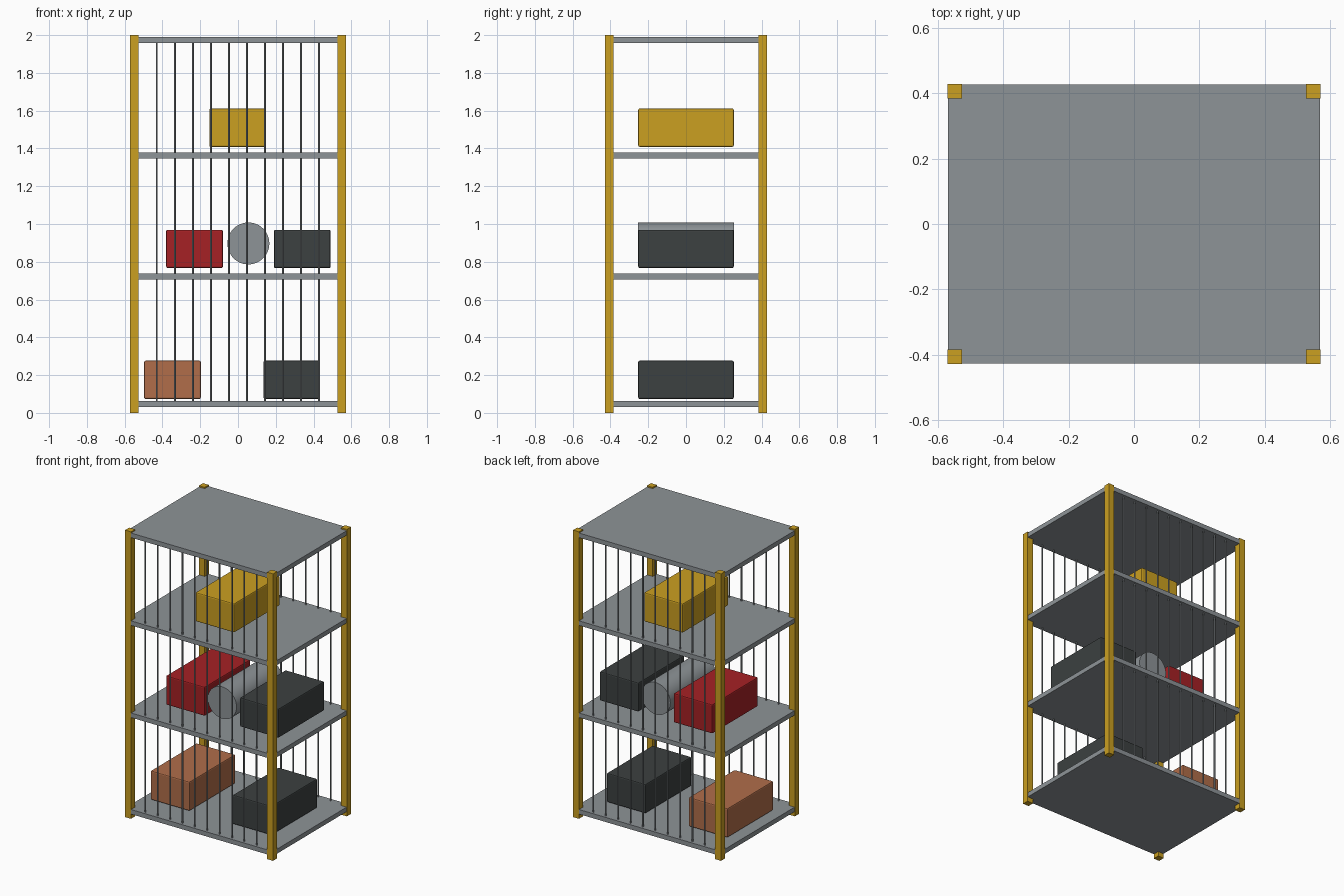
import bpy
import math

cube = bpy.data.objects.get("Cube")
if cube:
    bpy.data.objects.remove(cube, do_unlink=True)


def material(name, r, g, b):
    m = bpy.data.materials.new(name)
    m.use_nodes = True
    m.diffuse_color = (r, g, b, 1)
    m.node_tree.nodes["Principled BSDF"].inputs["Base Color"].default_value = (r, g, b, 1)
    return m


yellow = material("yellow paint", 0.60, 0.35, 0.015)
steel = material("steel grey", 0.27, 0.295, 0.31)
charcoal = material("charcoal", 0.045, 0.052, 0.052)
red = material("red", 0.38, 0.015, 0.018)
copper = material("copper", 0.44, 0.155, 0.068)


def box(name, centre, size, mat, bevel=0):
    bpy.ops.mesh.primitive_cube_add(size=1, location=centre)
    ob = bpy.context.object
    ob.name = name
    ob.scale = size
    bpy.ops.object.transform_apply(location=False, rotation=False, scale=True)
    ob.data.materials.append(mat)
    if bevel:
        mod = ob.modifiers.new("Bevel", 'BEVEL')
        mod.width = bevel
        mod.segments = 2
    return ob


def rod(name, centre, radius, length, mat, sides, tilt=0):
    bpy.ops.mesh.primitive_cylinder_add(vertices=sides, radius=radius, depth=length,
                                        location=centre, rotation=(tilt, 0, 0))
    ob = bpy.context.object
    ob.name = name
    ob.data.materials.append(mat)
    bpy.ops.object.shade_smooth_by_angle()
    return ob


# Corner posts, just proud of the shelves
for sx, side in ((-1, "right"), (1, "left")):
    for sy, end in ((-1, "front"), (1, "back")):
        box(f"{end}_{side}_post", (sx * 0.548, sy * 0.406, 1), (0.045, 0.045, 2), yellow)

# Shelves
for i, z in enumerate((0.048, 0.721, 1.363, 1.975)):
    box(f"shelf_{i + 1}", (0, 0, z), (1.138, 0.854, 0.032), steel)

# Upright bars along the front and back
for sy, end in ((-1, "front"), (1, "back")):
    for i in range(10):
        rod(f"{end}_bar_{i + 1}", (-0.43 + i * 0.0955, sy * 0.406, 1.01),
            0.005, 1.91, steel, 8)

# Stored boxes
for name, x, z, mat in (
        ("copper_box", -0.347, 0.175, copper),
        ("lower_dark_box", 0.285, 0.175, charcoal),
        ("red_box", -0.23, 0.868, red),
        ("upper_dark_box", 0.34, 0.868, charcoal),
        ("yellow_box", -0.002, 1.51, yellow)):
    box(name, (x, 0, z), (0.3, 0.506, 0.203), mat, 0.008)

# Stored drum lying front to back
rod("drum", (0.055, 0, 0.897), 0.111, 0.506, steel, 48, math.pi / 2)
